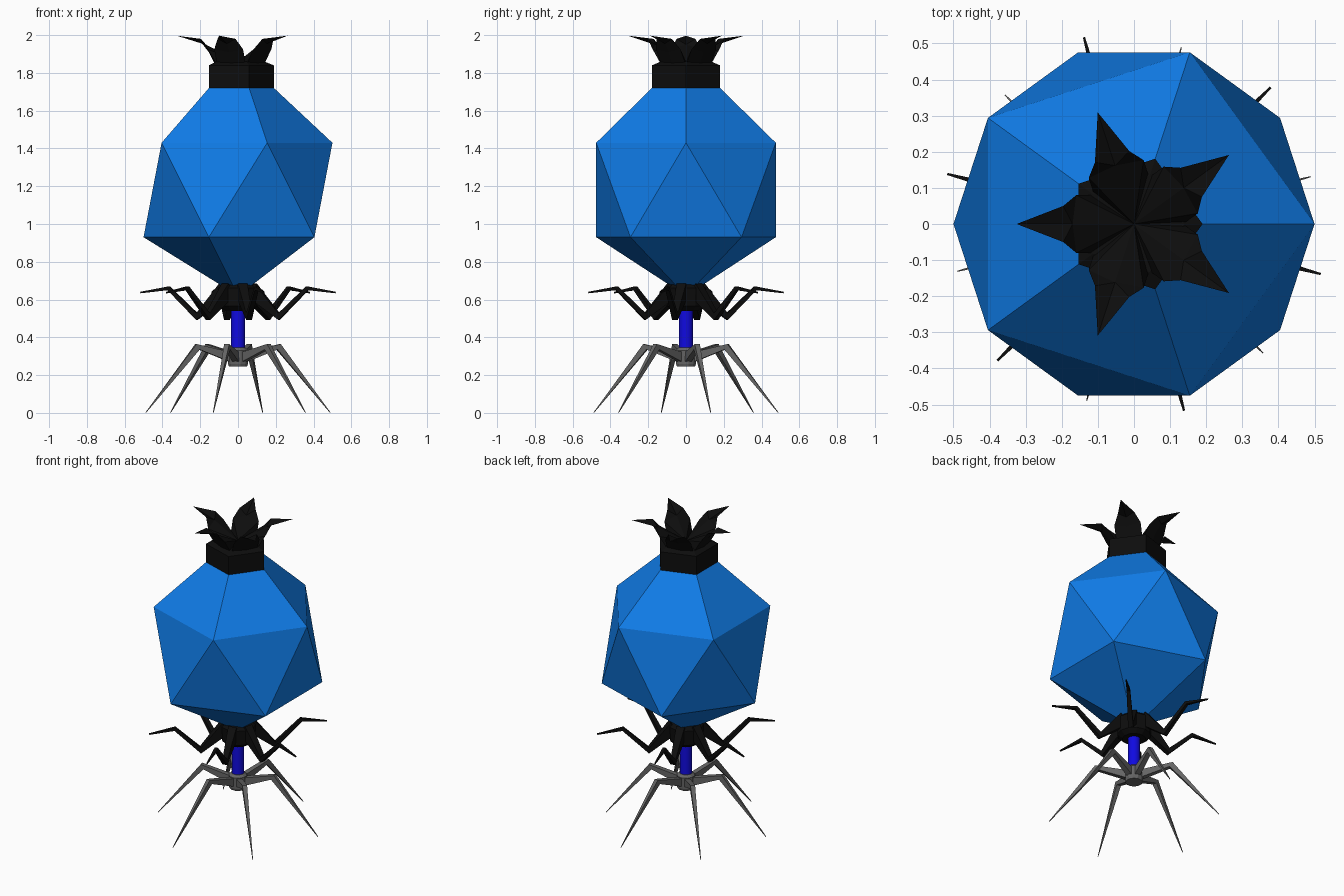
import bpy, math
from mathutils import Vector

if "Cube" in bpy.data.objects:
    bpy.data.objects.remove(bpy.data.objects["Cube"])


def material(name, rgb):
    m = bpy.data.materials.new(name)
    m.diffuse_color = (*rgb, 1)
    m.use_nodes = True
    m.node_tree.nodes["Principled BSDF"].inputs["Base Color"].default_value = m.diffuse_color
    return m


BLUE = material("head blue", (0.005, 0.2, 0.8))
DEEP = material("tail deep blue", (0.005, 0.003, 0.75))
BLACK = material("black", (0.004, 0.004, 0.004))
GREY = material("grey", (0.13, 0.13, 0.13))


def make(name, verts, faces, mat):
    me = bpy.data.meshes.new(name)
    me.from_pydata([tuple(v) for v in verts], [], faces)
    me.materials.append(mat)
    ob = bpy.data.objects.new(name, me)
    bpy.context.collection.objects.link(ob)
    # consistent outward normals
    import bmesh
    bm = bmesh.new()
    bm.from_mesh(me)
    bmesh.ops.recalc_face_normals(bm, faces=bm.faces)
    bm.to_mesh(me)
    bm.free()
    return ob


def ring(n, r, z, start=0.0):
    return [Vector((r * math.cos(start + math.tau * i / n),
                    r * math.sin(start + math.tau * i / n), z)) for i in range(n)]


def lathe(name, profile, n, mat, start=0.0):
    """Capped stack of n-sided rings from (radius, z) pairs."""
    verts, faces = [], []
    for r, z in profile:
        verts += ring(n, r, z, start)
    for k in range(len(profile) - 1):
        for i in range(n):
            j = (i + 1) % n
            faces.append((k*n + i, k*n + j, (k+1)*n + j, (k+1)*n + i))
    last = (len(profile) - 1) * n
    faces += [tuple(reversed(range(n))), tuple(range(last, last + n))]
    return make(name, verts, faces, mat)


def limb(name, path, angle, mat):
    """Tapered four-sided limb; path holds (radius, z, half width, half height)."""
    out = Vector((math.cos(angle), math.sin(angle), 0))
    side = Vector((-out.y, out.x, 0))
    up = Vector((0, 0, 1))
    pts = [out * p[0] + up * p[1] for p in path]
    verts, faces = [], []
    for i, p in enumerate(path):
        t = (pts[min(i + 1, len(pts) - 1)] - pts[max(i - 1, 0)]).normalized()
        nrm = side.cross(t).normalized()
        for a, b in ((1, 1), (-1, 1), (-1, -1), (1, -1)):
            verts.append(pts[i] + side * a * p[2] + nrm * b * p[3])
    for k in range(len(path) - 1):
        for i in range(4):
            j = (i + 1) % 4
            faces.append((k*4 + i, k*4 + j, k*4 + 4 + j, k*4 + 4 + i))
    n = len(verts)
    faces += [(3, 2, 1, 0), (n - 4, n - 3, n - 2, n - 1)]
    return make(name, verts, faces, mat)


# faceted twenty-sided head with a flat pentagonal top
STEP = math.tau / 5
head = ring(5, 0.19, 1.72) + ring(5, 0.5, 1.43) + ring(5, 0.5, 0.93, STEP / 2)
head.append(Vector((0, 0, 0.62)))
hf = [(0, 1, 2, 3, 4)]
for i in range(5):
    j = (i + 1) % 5
    hf += [(i, 5 + i, 5 + j, j), (5 + i, 10 + i, 5 + j),
           (10 + i, 10 + j, 5 + j), (10 + i, 15, 10 + j)]
make("head", head, hf, BLUE)

# pentagonal collar with a bevelled rim
lathe("collar", [(0.19, 1.715), (0.19, 1.84), (0.14, 1.86)], 5, BLACK)

# crown of five flaring pointed petals: (forward, sideways, z)
outer = [(0.11, -0.08, 1.84), (0.12, 0, 1.84), (0.11, 0.08, 1.84),
         (0.16, -0.08, 1.925), (0.155, 0, 1.91), (0.16, 0.08, 1.925),
         (0.196, -0.05, 1.98), (0.19, 0, 1.955), (0.196, 0.05, 1.98),
         (0.325, 0, 1.997), (0, 0, 1.86), (0.17, 0, 1.95)]
petal_faces = [(0, 1, 4, 3), (1, 2, 5, 4), (3, 4, 7, 6), (4, 5, 8, 7),
               (6, 7, 9), (7, 8, 9), (6, 9, 11), (9, 8, 11),
               (3, 6, 11), (8, 5, 11), (3, 11, 10), (11, 5, 10),
               (0, 3, 10), (5, 2, 10), (0, 10, 1), (1, 10, 2)]
for k in range(5):
    a = STEP * (k + 0.5)
    c, s = math.cos(a), math.sin(a)
    make(f"crown_petal_{k + 1}",
         [(f * c - l * s, f * s + l * c, z) for f, l, z in outer], petal_faces, BLACK)

# neck, tail tube and base plate
lathe("neck_hub", [(0.07, 0.54), (0.1, 0.565), (0.105, 0.66), (0.06, 0.7)], 12, BLACK)
tail = lathe("tail_tube", [(0.037, 0.3), (0.037, 0.56)], 24, DEEP)
for p in tail.data.polygons:
    p.use_smooth = len(p.vertices) == 4
lathe("base_plate", [(0.05, 0.245), (0.055, 0.26), (0.055, 0.33), (0.04, 0.345)],
      12, GREY, math.radians(15))

# six bent arms and six long legs, alternating around the axis
arm = [(0.07, 0.655, 0.026, 0.04), (0.225, 0.51, 0.016, 0.018),
       (0.38, 0.66, 0.01, 0.011), (0.535, 0.637, 0.003, 0.004)]
leg = [(0.03, 0.292, 0.018, 0.026), (0.222, 0.35, 0.014, 0.017),
       (0.505, 0.002, 0.0015, 0.0015)]
for k in range(6):
    limb(f"arm_{k + 1}", arm, math.radians(45 + 60 * k), BLACK)
    limb(f"leg_{k + 1}", leg, math.radians(15 + 60 * k), GREY)
